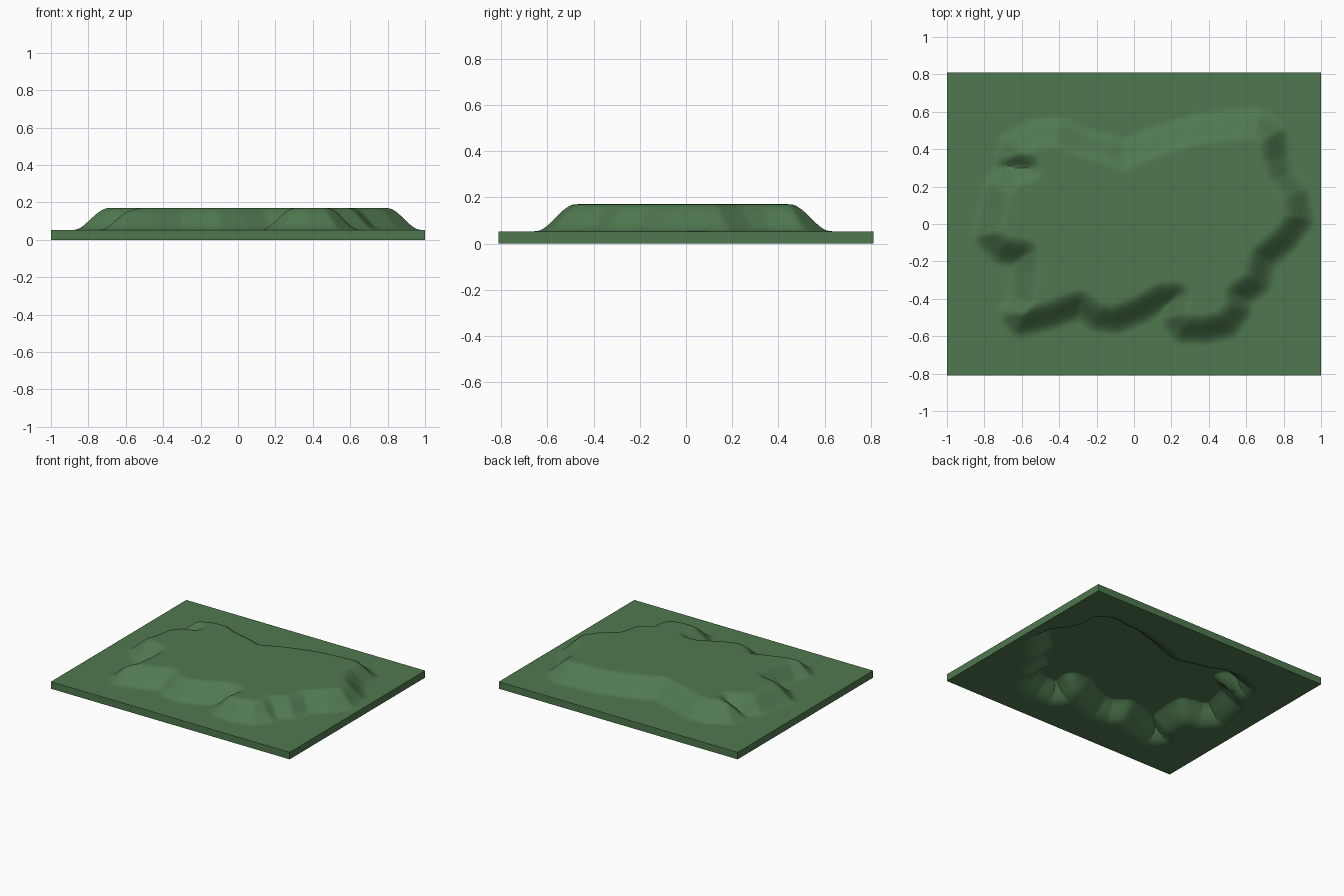
import bpy, bmesh
from mathutils import Vector

if "Cube" in bpy.data.objects:
    bpy.data.objects.remove(bpy.data.objects["Cube"])

BASE, RISE, HALF_BAND = 0.053, 0.117, 0.085
SIZE_X, SIZE_Y = 2.0, 1.62

# Coastline: mid-slope contour of the raised plateau, counter-clockwise
coast = [Vector(p) for p in [
    (-.61, -.53), (-.45, -.49), (-.29, -.43), (-.2, -.50), (-.10, -.51),
    (.03, -.46), (.15, -.39), (.23, -.385), (.21, -.50), (.26, -.56), (.38, -.565),
    (.50, -.535), (.56, -.45), (.56, -.38), (.66, -.31), (.69, -.18),
    (.81, -.08), (.89, .03), (.87, .16), (.79, .26), (.755, .35),
    (.75, .48), (.66, .54), (.56, .53), (.35, .51), (.16, .455),
    (.06, .42), (-.05, .37), (-.13, .40), (-.29, .44), (-.40, .49),
    (-.53, .48), (-.65, .42), (-.67, .35), (-.57, .30), (-.66, .27),
    (-.73, .19), (-.76, .05), (-.79, -.06), (-.71, -.14), (-.58, -.16),
    (-.58, -.25), (-.60, -.40), (-.65, -.48)]]
edges = [(a.x, a.y, b.x - a.x, b.y - a.y)
         for a, b in zip(coast, coast[1:] + coast[:1])]


def signed_distance(x, y):
    best, inside = 9.0, False
    for ax, ay, dx, dy in edges:
        px, py = x - ax, y - ay
        t = max(0.0, min(1.0, (px * dx + py * dy) / (dx * dx + dy * dy)))
        best = min(best, (px - t * dx) ** 2 + (py - t * dy) ** 2)
        if (ay > y) != (ay + dy > y) and x < ax + dx * (y - ay) / dy:
            inside = not inside
    return best ** 0.5 if inside else -best ** 0.5


def height(x, y):
    t = max(0.0, min(1.0, 0.5 + signed_distance(x, y) / (2 * HALF_BAND)))
    return BASE + RISE * t * t * (3 - 2 * t)


# Relief sheet: fine grid lifted inside the coastline
bm = bmesh.new()
bmesh.ops.create_grid(bm, x_segments=180, y_segments=146, size=1.0)
for v in bm.verts:
    v.co.x *= SIZE_X / 2
    v.co.y *= SIZE_Y / 2
    v.co.z = height(v.co.x, v.co.y)

# Soften the creases
for _ in range(2):
    inner = [v for v in bm.verts if not v.is_boundary]
    bmesh.ops.smooth_vert(bm, verts=inner, factor=0.5, use_axis_z=True)

mesh = bpy.data.meshes.new("relief_plate")
bm.to_mesh(mesh)
bm.free()
plate = bpy.data.objects.new("relief_plate", mesh)
bpy.context.collection.objects.link(plate)

# Thickness below the surface, leaving a hollow underside
solid = plate.modifiers.new("thickness", 'SOLIDIFY')
solid.thickness = BASE
solid.offset = -1
bpy.context.view_layer.objects.active = plate
plate.select_set(True)
bpy.ops.object.modifier_apply(modifier=solid.name)
bpy.ops.object.shade_smooth_by_angle()

# Green surface
green = bpy.data.materials.new("green")
green.diffuse_color = (0.08, 0.19, 0.08, 1)
green.use_nodes = True
green.node_tree.nodes["Principled BSDF"].inputs["Base Color"].default_value = green.diffuse_color
mesh.materials.append(green)
